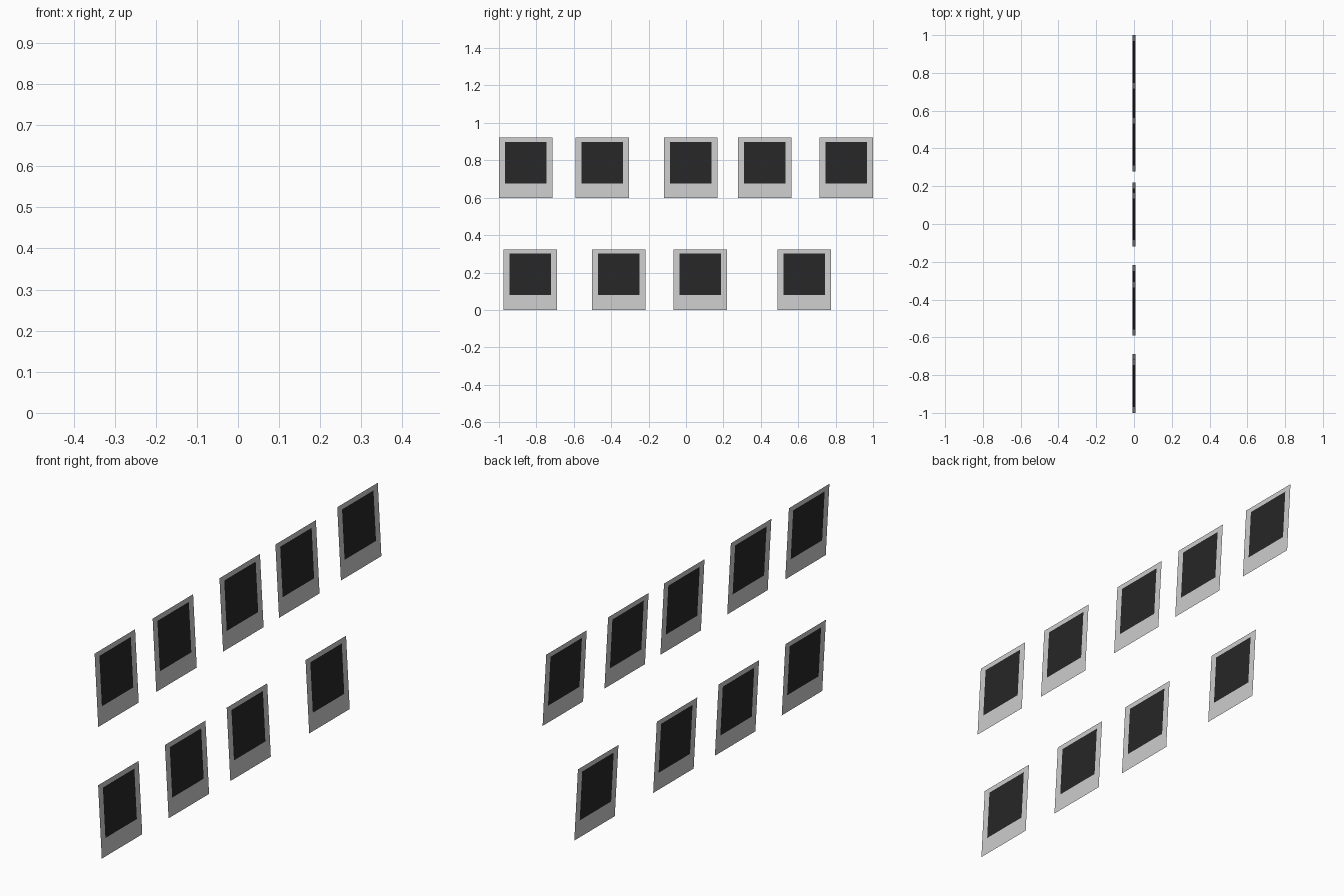
import bpy, bmesh

if "Cube" in bpy.data.objects:
    bpy.data.objects.remove(bpy.data.objects["Cube"])

W, H = 0.286, 0.323            # photo card width and height
SIDE, TOP, BOTTOM = 0.032, 0.022, 0.079   # border widths around the picture
LEAN = 0.009                   # half the sideways lean of each card

# materials: plain card border and dark picture
border = bpy.data.materials.new("card_border")
border.diffuse_color = (0.8, 0.8, 0.8, 1)
border.use_nodes = True
border.node_tree.nodes["Principled BSDF"].inputs["Base Color"].default_value = border.diffuse_color
dark = bpy.data.materials.new("dark_picture")
dark.diffuse_color = (0.02, 0.02, 0.02, 1)
dark.use_nodes = True
dark.node_tree.nodes["Principled BSDF"].inputs["Base Color"].default_value = dark.diffuse_color


def photo_card(name, y, z):
    """Thin leaning card: 3 x 3 grid of faces, the middle one is the picture."""
    ys = [-W / 2, -W / 2 + SIDE, W / 2 - SIDE, W / 2]
    zs = [0, BOTTOM, H - TOP, H]
    bm = bmesh.new()
    grid = [[bm.verts.new((LEAN * (1 - 2 * b / H), a, b)) for a in ys] for b in zs]
    for r in range(3):
        for c in range(3):
            f = bm.faces.new((grid[r][c], grid[r][c + 1],
                              grid[r + 1][c + 1], grid[r + 1][c]))
            f.material_index = 1 if r == c == 1 else 0
    mesh = bpy.data.meshes.new(name)
    bm.to_mesh(mesh)
    bm.free()
    mesh.materials.append(border)
    mesh.materials.append(dark)
    obj = bpy.data.objects.new(name, mesh)
    obj.location = (0, y, z)
    bpy.context.collection.objects.link(obj)


# two hanging rows with uneven spacing
rows = {
    "upper_photo": (0.598, [-0.857, -0.447, 0.025, 0.42, 0.857]),
    "lower_photo": (0.0, [-0.832, -0.36, 0.076, 0.633]),
}
for label, (z, centres) in rows.items():
    for i, y in enumerate(centres, 1):
        photo_card(f"{label}_{i}", y, z)
